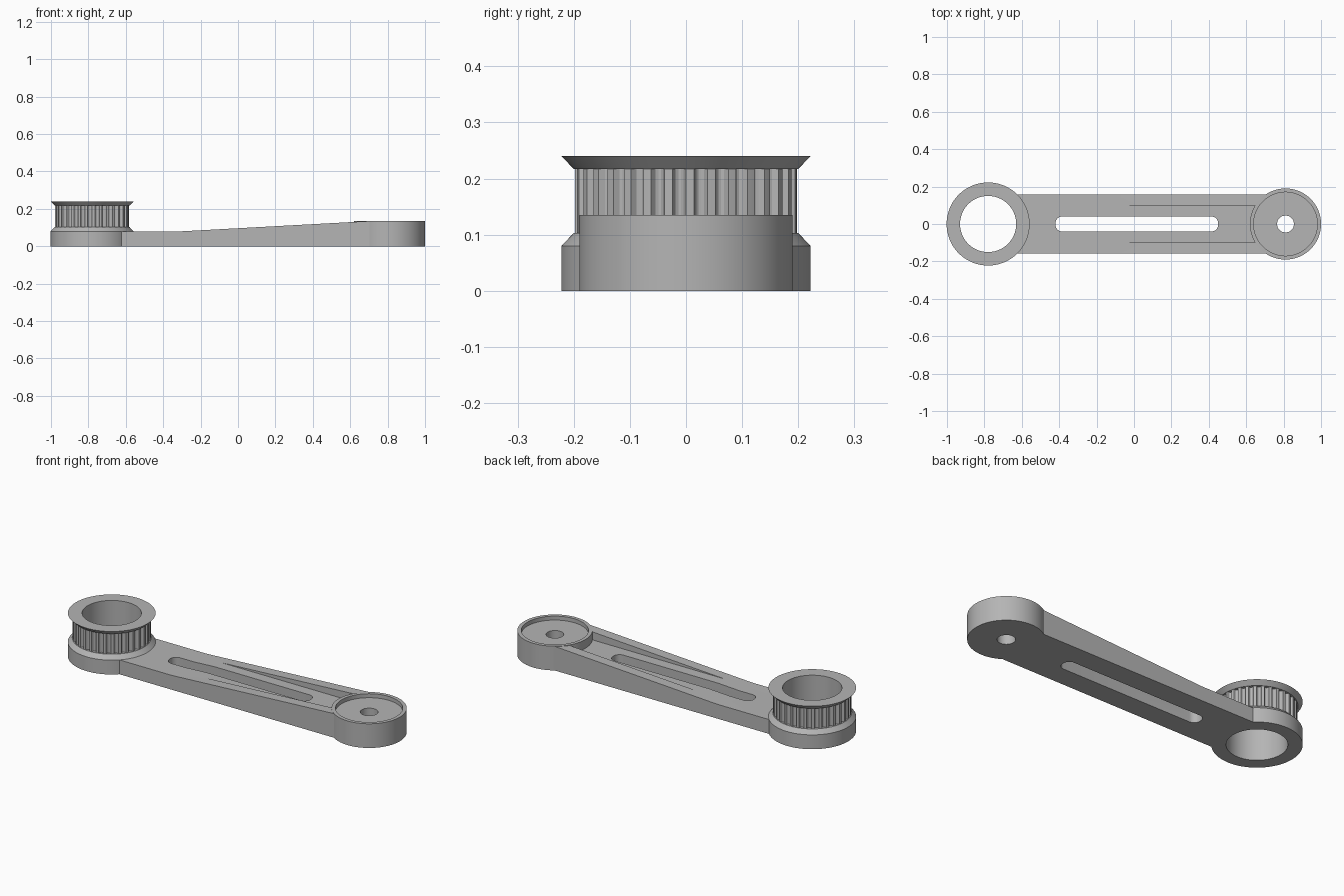
import bpy, bmesh, math
from mathutils import Vector

cube = bpy.data.objects.get("Cube")
if cube:
    bpy.data.objects.remove(cube, do_unlink=True)

grey = bpy.data.materials.new("grey plastic")
grey.use_nodes = True
grey.diffuse_color = (0.46, 0.46, 0.46, 1)
grey.node_tree.nodes["Principled BSDF"].inputs["Base Color"].default_value = grey.diffuse_color

HUB_X, BOSS_X = -0.78, 0.81
HUB_R, BOSS_R = 0.222, 0.19
ARM_Y = 0.157


def finish(bm, name):
    bmesh.ops.recalc_face_normals(bm, faces=bm.faces)
    mesh = bpy.data.meshes.new(name)
    bm.to_mesh(mesh)
    bm.free()
    mesh.materials.append(grey)
    ob = bpy.data.objects.new(name, mesh)
    bpy.context.collection.objects.link(ob)
    return ob


def prism(name, outline, direction):
    """Extrude a closed outline of 3D points along a direction."""
    bm = bmesh.new()
    face = bm.faces.new([bm.verts.new(p) for p in outline])
    grown = bmesh.ops.extrude_face_region(bm, geom=[face])["geom"]
    bmesh.ops.translate(bm, vec=Vector(direction),
                        verts=[g for g in grown if isinstance(g, bmesh.types.BMVert)])
    return finish(bm, name)


def ring_body(name, x, profile, steps):
    """Turn a closed (radius, z) profile; a list of radii repeats as teeth."""
    bm = bmesh.new()
    rings = []
    for radius, z in profile:
        radii = radius if isinstance(radius, list) else [radius]
        ring = []
        for i in range(steps):
            a, r = math.tau * i / steps, radii[i % len(radii)]
            ring.append(bm.verts.new((x + r * math.cos(a), r * math.sin(a), z)))
        rings.append(ring)
    for k, low in enumerate(rings):
        high = rings[(k + 1) % len(rings)]
        for i in range(steps):
            j = (i + 1) % steps
            bm.faces.new((low[i], low[j], high[j], high[i]))
    return finish(bm, name)


def circle(x, r, z, n):
    return [(x + r * math.cos(math.tau * i / n), r * math.sin(math.tau * i / n), z)
            for i in range(n)]


def rounded_slot(x0, x1, half, r, z, n=8):
    points = []
    corners = [(x1 - r, half - r), (x0 + r, half - r),
               (x0 + r, r - half), (x1 - r, r - half)]
    for q, (cx, cy) in enumerate(corners):
        for i in range(n + 1):
            a = math.pi / 2 * (q + i / n)
            points.append((cx + r * math.cos(a), cy + r * math.sin(a), z))
    return points


def cut(target, cutter):
    cutter.hide_render = True
    mod = target.modifiers.new("cut", "BOOLEAN")
    mod.operation, mod.solver, mod.object = "DIFFERENCE", "EXACT", cutter
    bpy.context.view_layer.objects.active = target
    bpy.ops.object.modifier_apply(modifier=mod.name)
    bpy.data.objects.remove(cutter, do_unlink=True)


# Toothed pulley with flanges, base and bore
tooth = [0.198] * 4 + [0.187, 0.184, 0.184, 0.187]
pulley = ring_body("toothed_pulley", HUB_X, [
    (0.15, 0), (HUB_R, 0), (HUB_R, 0.08), (0.2, 0.103),
    (tooth, 0.103), (tooth, 0.217),
    (0.2, 0.217), (HUB_R, 0.24), (0.15, 0.24)], 32 * len(tooth))

# Round boss with a shallow seat and a pivot hole
boss = ring_body("pivot_boss", BOSS_X, [
    (0.045, 0), (BOSS_R, 0), (BOSS_R, 0.135), (0.17, 0.135),
    (0.17, 0.113), (0.045, 0.113)], 96)

# Arm that rises towards the boss
side = [(-0.625, 0), (0.71, 0), (0.71, 0.135), (-0.3, 0.08), (-0.625, 0.08)]
arm = prism("arm", [(x, -ARM_Y, z) for x, z in side], (0, 2 * ARM_Y, 0))

# Flat pocket, through slot and seats for the two round ends
pocket = [(-0.4, -0.1, 0.087), (0.8, -0.1, 0.087), (0.8, 0.1, 0.087), (-0.4, 0.1, 0.087)]
cut(arm, prism("pocket_cutter", pocket, (0, 0, 0.2)))
cut(arm, prism("slot_cutter", rounded_slot(-0.42, 0.45, 0.04, 0.036, -0.1), (0, 0, 0.4)))
cut(arm, prism("pulley_cutter", circle(HUB_X, HUB_R - 0.001, -0.1, 128), (0, 0, 0.4)))
cut(arm, prism("boss_cutter", circle(BOSS_X, BOSS_R - 0.001, -0.1, 96), (0, 0, 0.4)))

# Smooth round walls, sharp edges kept
bpy.ops.object.select_all(action="DESELECT")
for ob in (pulley, boss, arm):
    ob.select_set(True)
bpy.context.view_layer.objects.active = arm
bpy.ops.object.shade_smooth_by_angle(angle=math.radians(30))
